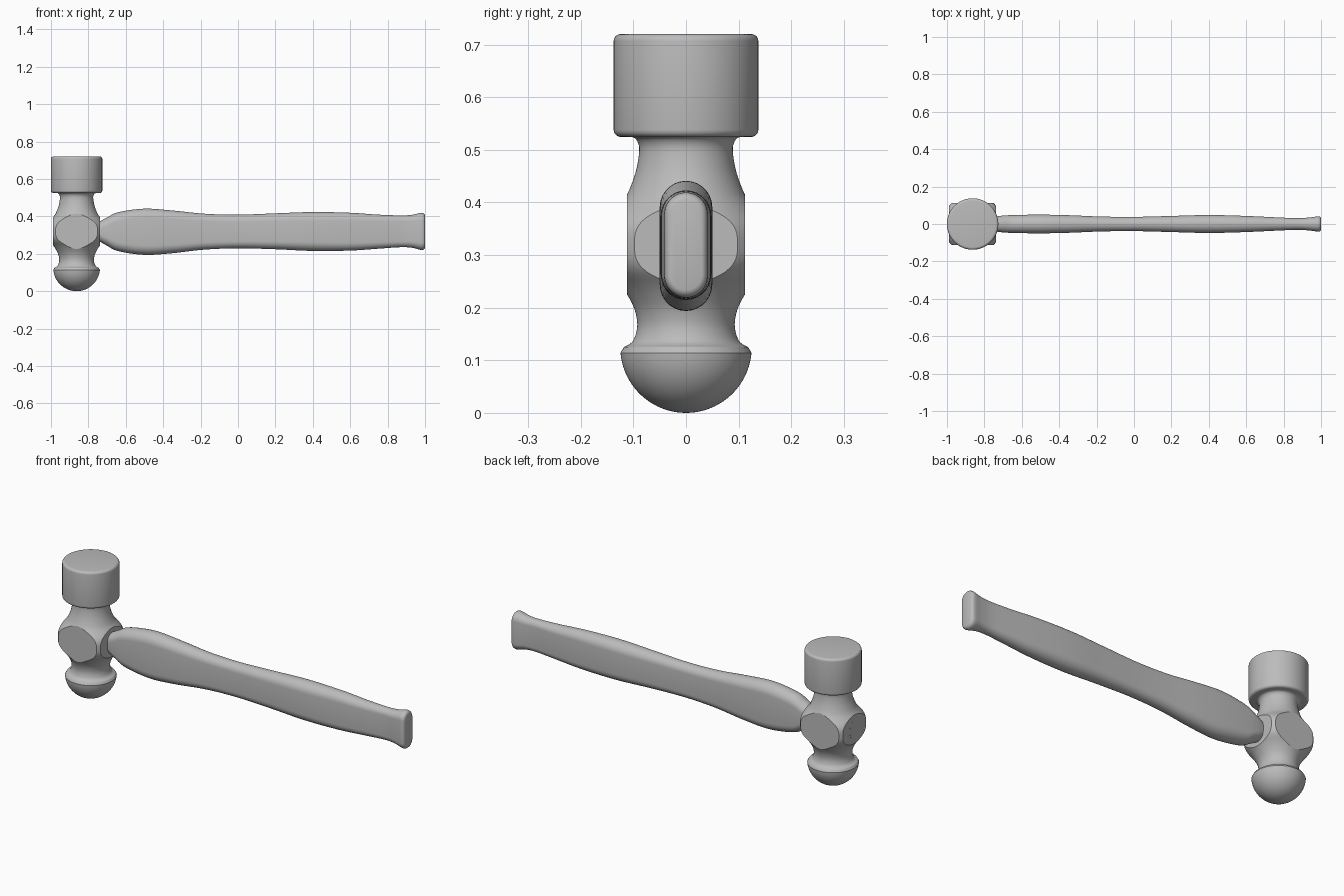
import bpy, bmesh, math
from mathutils import Vector

if "Cube" in bpy.data.objects:
    bpy.data.objects.remove(bpy.data.objects["Cube"], do_unlink=True)

HEAD_X = -0.863
MID_Z = 0.32

grey = bpy.data.materials.new("plain grey")
grey.use_nodes = True
grey.diffuse_color = (0.5, 0.5, 0.5, 1)
grey.node_tree.nodes["Principled BSDF"].inputs["Base Color"].default_value = (0.5, 0.5, 0.5, 1)


def spline(points, steps):
    """Smooth curve through the points (Catmull-Rom)."""
    p = [Vector(q) for q in points]
    p = [p[0] * 2 - p[1]] + p + [p[-1] * 2 - p[-2]]
    out = []
    for a, b, c, d in zip(p, p[1:], p[2:], p[3:]):
        for i in range(steps):
            t = i / steps
            out.append(0.5 * (2 * b + (c - a) * t + (2 * a - 5 * b + 4 * c - d) * t * t
                              + (3 * b - a - 3 * c + d) * t ** 3))
    return out + [p[-2]]


def arc(cx, cz, r, start, end, n):
    angles = [math.radians(start + (end - start) * i / n) for i in range(n + 1)]
    return [Vector((cx + r * math.cos(a), cz + r * math.sin(a))) for a in angles]


def loft(bm, rings):
    """Skin closed rings of points and cap both ends."""
    loops = [[bm.verts.new(co) for co in ring] for ring in rings]
    n = len(loops[0])
    for a, b in zip(loops, loops[1:]):
        for i in range(n):
            j = (i + 1) % n
            bm.faces.new((a[i], a[j], b[j], b[i]))
    bm.faces.new(loops[0][::-1])
    bm.faces.new(loops[-1])


def finish(bm, name):
    bmesh.ops.recalc_face_normals(bm, faces=bm.faces[:])
    mesh = bpy.data.meshes.new(name)
    bm.to_mesh(mesh)
    bm.free()
    mesh.materials.append(grey)
    obj = bpy.data.objects.new(name, mesh)
    bpy.context.collection.objects.link(obj)
    bpy.ops.object.select_all(action="DESELECT")
    obj.select_set(True)
    bpy.context.view_layer.objects.active = obj
    bpy.ops.object.shade_smooth_by_angle(angle=math.radians(30))
    return obj


# Hammer head: ball peen, waist, bulging eye block, neck and striking face
upper_neck = [(0.112, 0.415), (0.098, 0.45), (0.091, 0.48), (0.089, 0.505), (0.095, 0.52), (0.104, 0.525)]
lower_neck = [(0.118, 0.125), (0.102, 0.135), (0.094, 0.155), (0.093, 0.175), (0.099, 0.2), (0.112, 0.225)]
bulge = [(0.126, 0.245), (0.147, 0.27), (0.157, 0.293), (0.159, MID_Z),
         (0.157, 0.347), (0.147, 0.37), (0.126, 0.395)]
profile = arc(0, 0.125, 0.125, -89, -5, 20)
profile += spline(lower_neck + bulge + upper_neck, 3)
profile += arc(0.124, 0.538, 0.0135, -90, 0, 5) + arc(0.124, 0.7065, 0.0135, 0, 90, 5)

SEGMENTS = 72
bm = bmesh.new()
loft(bm, [[(HEAD_X + p.x * math.cos(a), p.x * math.sin(a), p.y)
           for a in (math.tau * i / SEGMENTS for i in range(SEGMENTS))] for p in profile])

# Four ground flats around the eye block
for normal, depth in (((1, 0, 0), 0.125), ((-1, 0, 0), 0.125), ((0, 1, 0), 0.1125), ((0, -1, 0), 0.1125)):
    n = Vector(normal)
    faces = [f for f in bm.faces if 0.2 < f.calc_center_median().z < 0.44]
    geom = faces + list({e for f in faces for e in f.edges}) + list({v for f in faces for v in f.verts})
    cut = bmesh.ops.bisect_plane(bm, geom=geom, dist=1e-6, plane_no=n, clear_outer=True,
                                 plane_co=Vector((HEAD_X, 0, 0)) + n * depth)
    rim = [e for e in cut["geom_cut"] if isinstance(e, bmesh.types.BMEdge) and e.is_boundary]
    bmesh.ops.edgeloop_fill(bm, edges=rim)
finish(bm, "hammer_head")


def stadium(x, top, bottom, half):
    """Upright slot-shaped section with straight sides and round ends."""
    r = min(half, (top - bottom) / 2)
    upper = arc(0, top - r, r, 0, 180, 14)
    lower = arc(0, bottom + r, r, 180, 360, 14)
    return [(x, p.x * half / r, p.y) for p in upper + lower]


# Handle: x, top, bottom, half width
stations = [
    (-0.74, 0.372, 0.266, 0.040), (-0.70, 0.394, 0.243, 0.045), (-0.64, 0.422, 0.214, 0.048),
    (-0.50, 0.441, 0.194, 0.050), (-0.35, 0.431, 0.203, 0.047), (-0.18, 0.414, 0.222, 0.040),
    (0.0, 0.409, 0.229, 0.038), (0.2, 0.416, 0.224, 0.043), (0.4, 0.423, 0.215, 0.048),
    (0.6, 0.419, 0.217, 0.043), (0.75, 0.409, 0.227, 0.036), (0.87, 0.405, 0.235, 0.031),
    (0.93, 0.408, 0.232, 0.034), (0.97, 0.417, 0.222, 0.039)]
butt = [(0.984, 0.419, 0.219, 0.041), (0.993, 0.416, 0.222, 0.039),
        (0.998, 0.411, 0.227, 0.035), (1.0, 0.405, 0.233, 0.030)]
tenon = [(HEAD_X - 0.1255, 0.370, 0.268, 0.036)]
bm = bmesh.new()
loft(bm, [stadium(*s) for s in tenon + spline(stations, 6) + butt])
finish(bm, "handle")
